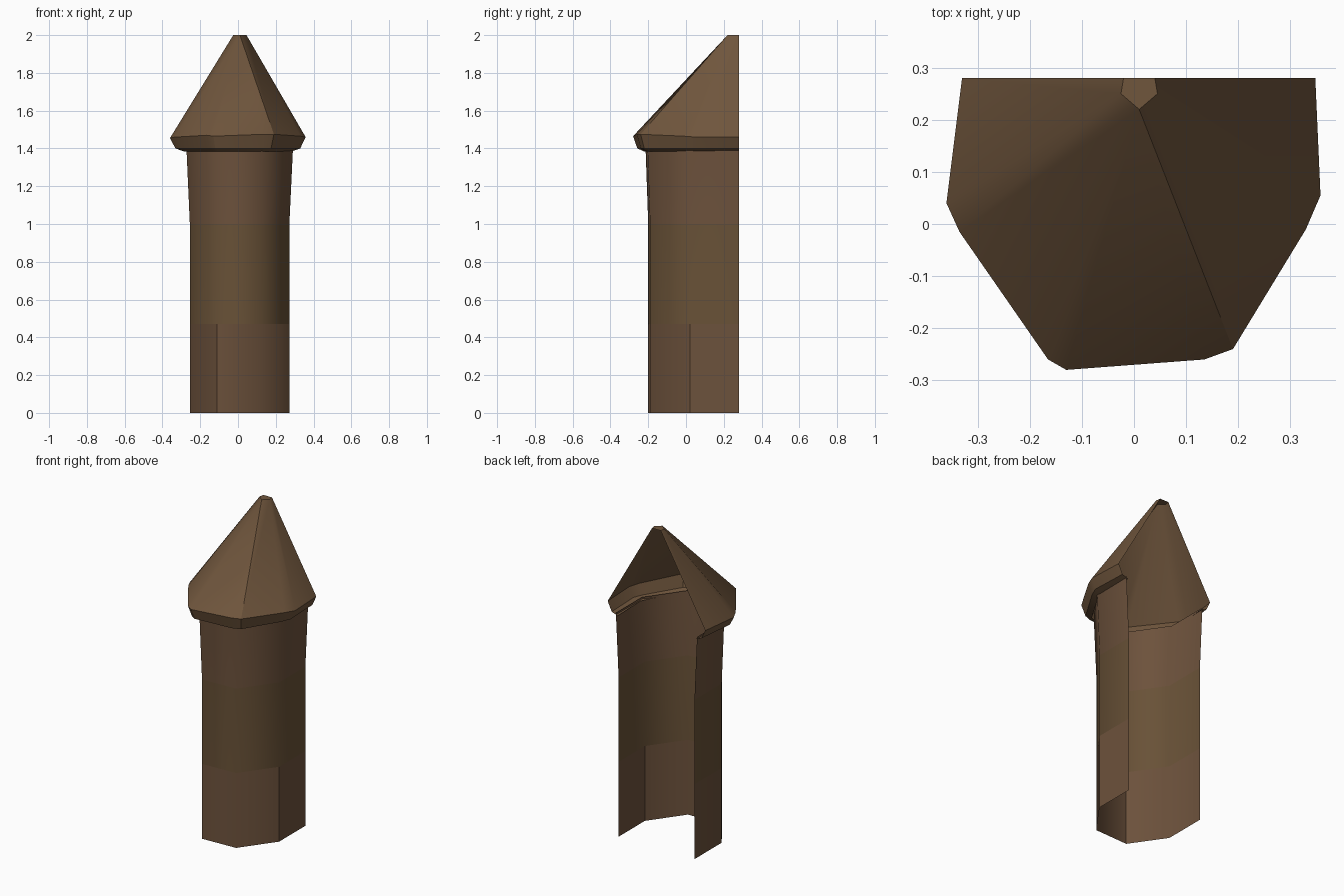
import bpy, bmesh

if "Cube" in bpy.data.objects:
    bpy.data.objects.remove(bpy.data.objects["Cube"])

BACK = 0.28  # plane where the half turret is cut open


def material(name, rgb):
    m = bpy.data.materials.new(name)
    m.diffuse_color = (*rgb, 1)
    m.use_nodes = True
    m.node_tree.nodes["Principled BSDF"].inputs["Base Color"].default_value = m.diffuse_color
    return m


roof_brown = material("roof brown", (0.160, 0.092, 0.046))
upper_brown = material("upper wall brown", (0.152, 0.084, 0.045))
middle_brown = material("middle wall brown", (0.140, 0.083, 0.038))


def scaled(profile, s, z):
    """Scale an open profile, keeping its ends on the cut plane."""
    return [(x * s, y if y == BACK else y * s, z) for x, y in profile]


def finish(name, bm, mats):
    me = bpy.data.meshes.new(name)
    bm.to_mesh(me)
    bm.free()
    for m in mats:
        me.materials.append(m)
    ob = bpy.data.objects.new(name, me)
    bpy.context.collection.objects.link(ob)
    return ob


def loft(bm, rings, mats):
    """Bridge open rings of equal length, bottom to top."""
    for (low, high), mat in zip(zip(rings, rings[1:]), mats):
        for i in range(len(low) - 1):
            f = bm.faces.new((low[i], low[i + 1], high[i + 1], high[i]))
            f.material_index = mat
            f.smooth = True


# Open shaft: thin half-octagon wall that flares near the top
wall = [(-0.255, BACK), (-0.255, 0.01), (-0.11, -0.20),
        (0.12, -0.19), (0.272, 0.02), (0.272, BACK)]
bm = bmesh.new()
rings = [[bm.verts.new(p) for p in scaled(wall, s, z)]
         for s, z in ((1, 0), (1, 0.47), (1, 1.0), (1.07, 1.40))]
loft(bm, rings, (0, 1, 0))
for e in bm.edges:
    a, b = e.verts
    low_corner = max(a.co.z, b.co.z) < 0.5 and (
        abs(a.co.x + 0.11) < 0.01 or a.co.x > 0.26) and abs(a.co.z - b.co.z) > 0.1
    seam = abs(a.co.z - 0.47) < 0.01 and abs(b.co.z - 0.47) < 0.01
    if low_corner or seam:
        e.smooth = False
finish("shaft_wall", bm, [upper_brown, middle_brown])

# Roof: chamfered eaves, widest ring, then a spire ending in a small flat cap
eaves = [(-0.33, BACK), (-0.36, 0.04), (-0.335, -0.015), (-0.165, -0.26),
         (-0.13, -0.28), (0.135, -0.26), (0.19, -0.24), (0.33, -0.01),
         (0.358, 0.055), (0.348, BACK)]
heights = [1.455, 1.455, 1.46, 1.47, 1.465, 1.475, 1.475, 1.465, 1.46, 1.46]
cap = [(-0.02, BACK), (-0.025, 0.25), (0.01, 0.22), (0.045, 0.25), (0.04, BACK)]
cap_of = [0, 1, 1, 2, 2, 2, 2, 3, 3, 4]  # cap corner reached by each eave corner

bm = bmesh.new()
under = [bm.verts.new(p) for p in scaled(eaves, 0.80, 1.385)]
lip = [bm.verts.new(p) for p in scaled(eaves, 0.92, 1.40)]
rim = [bm.verts.new((x, y, z)) for (x, y), z in zip(eaves, heights)]
top = [bm.verts.new((x, y, 2.0)) for x, y in cap]
loft(bm, [under, lip, rim], (0, 0))
for i in range(len(rim) - 1):
    a, b = top[cap_of[i]], top[cap_of[i + 1]]
    corners = [rim[i], rim[i + 1], b] + ([a] if a is not b else [])
    bm.faces.new(corners)
bm.faces.new(top)
roof = finish("spire_roof", bm, [roof_brown])
bpy.context.view_layer.objects.active = roof
roof.select_set(True)
bpy.ops.object.shade_smooth_by_angle(angle=0.5)
